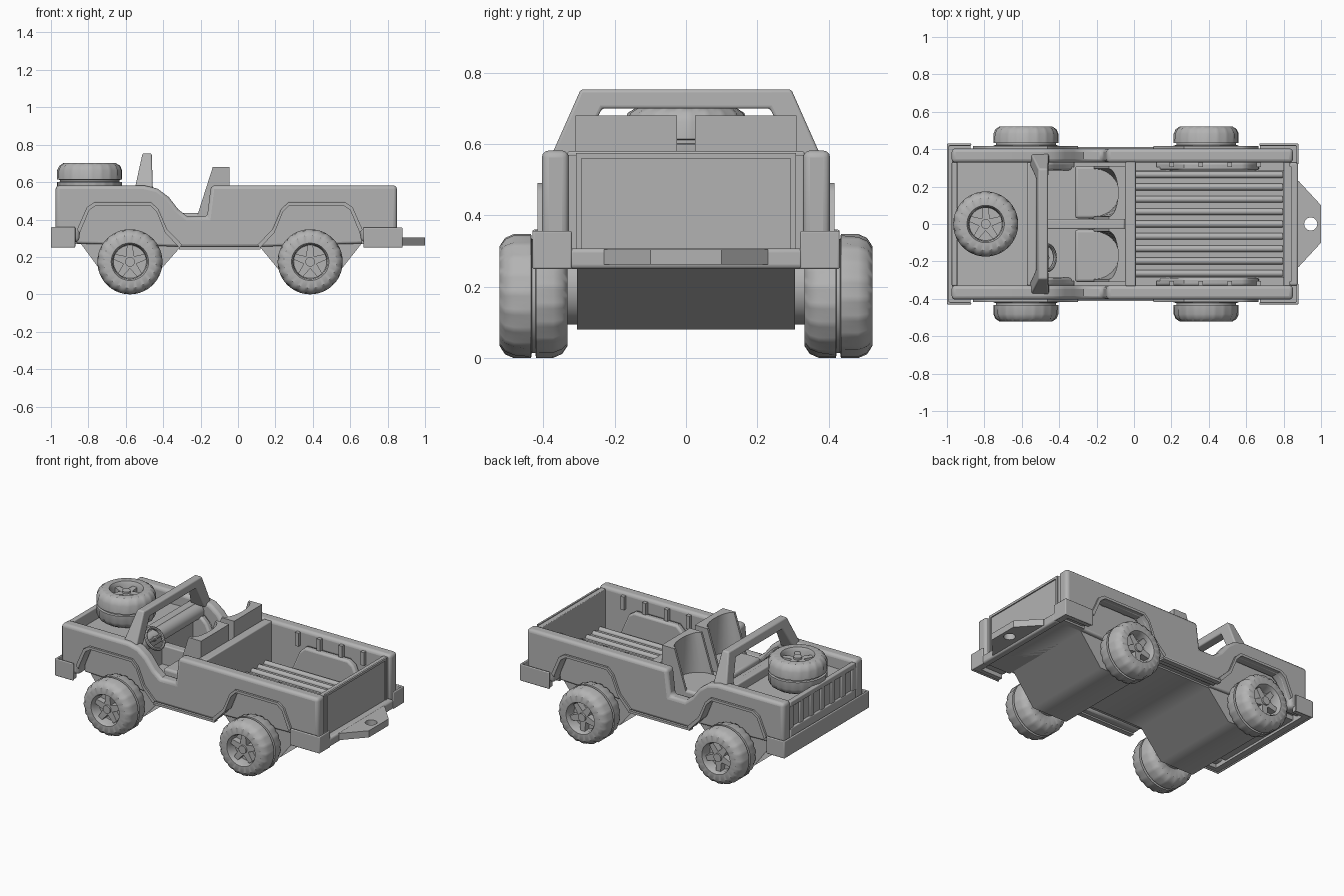
import bpy, bmesh, math
from mathutils import Matrix, Vector

old = bpy.data.objects.get("Cube")
if old:
    bpy.data.objects.remove(old, do_unlink=True)

GREY = bpy.data.materials.new("plain_grey")
GREY.use_nodes = True
GREY.diffuse_color = (0.45, 0.45, 0.45, 1)
for node in GREY.node_tree.nodes:
    if node.type == 'BSDF_PRINCIPLED':
        node.inputs["Base Color"].default_value = (0.45, 0.45, 0.45, 1)


def finish(name, bm, matrix=None, bevel=0, angle=35):
    if matrix:
        bm.transform(matrix)
    bmesh.ops.recalc_face_normals(bm, faces=bm.faces)
    mesh = bpy.data.meshes.new(name)
    bm.to_mesh(mesh)
    bm.free()
    mesh.materials.append(GREY)
    ob = bpy.data.objects.new(name, mesh)
    bpy.context.collection.objects.link(ob)
    if bevel:
        mod = ob.modifiers.new("soft_edges", 'BEVEL')
        mod.width, mod.segments = bevel, 3
        mod.limit_method, mod.angle_limit = 'ANGLE', math.radians(50)
    bpy.ops.object.select_all(action='DESELECT')
    bpy.context.view_layer.objects.active = ob
    ob.select_set(True)
    bpy.ops.object.shade_smooth_by_angle(angle=math.radians(angle))
    return ob


def loft(name, rings, cap=True, **kw):
    """Skin a list of closed rings, capping both ends."""
    bm = bmesh.new()
    loops = [[bm.verts.new(p) for p in ring] for ring in rings]
    n = len(loops[0])
    for a, b in zip(loops, loops[1:]):
        for i in range(n):
            j = (i + 1) % n
            bm.faces.new((a[i], a[j], b[j], b[i]))
    if cap:
        bm.faces.new(loops[0])
        bm.faces.new(loops[-1])
    return finish(name, bm, **kw)


def prism(name, pts, axis, lo, hi, **kw):
    """Extrude a 2D outline along one axis."""
    place = {'y': lambda p, t: (p[0], t, p[1]),
             'z': lambda p, t: (p[0], p[1], t)}[axis]
    return loft(name, [[place(p, t) for p in pts] for t in (lo, hi)], **kw)


def box(name, x0, x1, y0, y1, z0, z1, **kw):
    return prism(name, [(x0, y0), (x1, y0), (x1, y1), (x0, y1)], 'z', z0, z1, **kw)


def rod(name, start, end, radius, sides=16):
    a, b = Vector(start), Vector(end)
    bm = bmesh.new()
    bmesh.ops.create_cone(bm, cap_ends=True, segments=sides, radius1=radius,
                          radius2=radius, depth=(b - a).length)
    turn = (b - a).to_track_quat('Z', 'Y').to_matrix().to_4x4()
    return finish(name, bm, Matrix.Translation((a + b) / 2) @ turn)


# Wheels: notched tyre, recessed rim, five-spoke star and hub
TYRE = [(.001, -.085), (.08, -.085), (.095, -.095), (.14, -.095), (.163, -.08),
        (.174, -.055), (.174, -.007), (.16, -.005), (.16, .005), (.174, .007),
        (.174, .055), (.163, .08), (.14, .095), (.1, .095), (.092, .08),
        (.088, .03), (.001, .03)]


def wheel(name, matrix):
    seg = 60
    rings = []
    for r, w in TYRE:
        ring = []
        for i in range(seg):
            a = math.tau * i / seg
            notch = r > .162 and abs(w) > .05 and (i + (w > 0)) % 3 == 0
            q = r * (.96 if notch else 1)
            ring.append((q * math.cos(a), q * math.sin(a), w))
        rings.append(ring)
    loft(name + "_tyre", rings, matrix=matrix)
    star = []
    for k in range(5):
        for da, r in ((-.17, .09), (.17, .09), (math.pi / 5, .036)):
            a = math.tau * k / 5 + math.pi / 2 + da
            star.append((r * math.cos(a), r * math.sin(a)))
    prism(name + "_spokes", star, 'z', .02, .07, matrix=matrix)
    hub = [(math.cos(math.tau * i / 16) * .026, math.sin(math.tau * i / 16) * .026)
           for i in range(16)]
    prism(name + "_hub", hub, 'z', .02, .082, matrix=matrix)


for label, x in (("front", -.578), ("rear", .386)):
    for side, s in (("left", 1), ("right", -1)):
        turn = Matrix.Rotation(-s * math.pi / 2, 4, 'X')
        wheel(f"{label}_{side}_wheel", Matrix.Translation((x, s * .427, .174)) @ turn)
        rod(f"{label}_{side}_brake", (x, s * .29, .2), (x, s * .345, .2), .105, 24)
wheel("spare_wheel", Matrix.Translation((-.793, 0, .607)))

# Underbody with a dip at each axle
prism("underbody", [(-.96, .27), (-.84, .27), (-.7, .08), (-.46, .08), (-.31, .25),
                    (.12, .25), (.26, .08), (.51, .08), (.66, .27), (.84, .27),
                    (.84, .3), (-.96, .3)], 'y', -.305, .305, angle=60)
box("cab_floor", -.32, .12, -.34, .34, .26, .302)
box("tail_floor", .66, .84, -.34, .34, .27, .302)

# Body sides with wheel arches and a door cut-out
ARCH = [(-.265, .25), (-.19, .33), (-.145, .44), (-.11, .475),
        (.18, .475), (.215, .45), (.265, .33)]
rear_arch = [(.385 + x, z) for x, z in ARCH]
front_arch = [(-.58 - x, z) for x, z in ARCH]
side_outline = [(-.975, .28), (-.975, .582), (-.5, .582), (-.43, .565), (-.37, .52),
                (-.32, .455), (-.27, .415), (-.165, .415), (-.145, .582), (.85, .582),
                (.85, .28), (.66, .28)] + rear_arch[::-1] + front_arch + [(-.85, .28)]

for side, s in (("left", 1), ("right", -1)):
    prism(f"{side}_body_side", side_outline, 'y', s * .328, s * .404, bevel=.02)
    box(f"{side}_sill_strip", -.315, .12, s * .38, s * .412, .24, .255)
    for label, cx, d in (("front", -.58, -1), ("rear", .385, 1)):
        inner = [(cx + d * x, z) for x, z in ARCH]
        outer = [(cx + d * x * 1.06, z + .016) for x, z in ARCH]
        prism(f"{label}_{side}_flare", inner + outer[::-1], 'y', s * .39, s * .416)
        well = outer + [(cx + d * .285, .272), (cx - d * .265, .255)]
        prism(f"{label}_{side}_wheel_well", well, 'y', s * .287, s * .331, bevel=.015)
    for i in range(4):
        x = .19 + i * .155
        box(f"{side}_bed_post", x, x + .025, s * .305, s * .335, .48, .565)

# Sunken hood, cowl, front panel and grille bars
prism("hood", [(-.955, .3), (-.955, .495), (-.57, .505), (-.57, .3)], 'y', -.329, .329)
box("cowl", -.572, -.52, -.329, .329, .29, .56, bevel=.008)
box("grille_top", -.975, -.945, -.33, .33, .535, .57, bevel=.006)
box("grille_bottom", -.975, -.95, -.33, .33, .28, .4, bevel=.006)
box("grille_back", -.962, -.945, -.33, .33, .39, .55)
for i in range(7):
    y = -.318 + i * .106
    box("grille_bar", -.972, -.95, y - .022, y + .022, .39, .545, bevel=.006)

# Windscreen frame, dashboard and steering wheel
frame = [(-.385, .55), (-.295, .753), (.295, .753), (.385, .55),
         (.31, .55), (.235, .7), (-.235, .7), (-.31, .55)]
loft("windscreen_frame", [[(-.555 + (z - .55) * .22, y, z) for y, z in frame],
                          [(-.455 - (z - .55) * .03, y, z) for y, z in frame]], bevel=.008)
rod("dashboard", (-.515, -.325, .51), (-.515, .325, .51), .047, 24)
tilt = Matrix.Translation((-.465, -.18, .535)) @ Matrix.Rotation(.9, 4, 'Y')
rings = []
for i in range(25):
    a = math.tau * i / 24
    rings.append([(math.cos(a) * (.068 + .01 * math.cos(b)),
                   math.sin(a) * (.068 + .01 * math.cos(b)), .01 * math.sin(b))
                  for b in (math.tau * k / 8 for k in range(8))])
loft("steering_wheel", rings, cap=False, matrix=tilt)
rod("steering_spoke", tilt @ Vector((0, -.065, 0)), tilt @ Vector((0, .065, 0)), .009, 8)
rod("steering_column", tilt @ Vector((0, 0, .005)), tilt @ Vector((0, 0, -.08)), .014, 12)

# Bucket seats with hollowed backs
for side, s in (("left", 1), ("right", -1)):
    rings = []
    for z, front, hollow in ((.3, -.24, .15), (.43, -.215, .135), (.68, -.135, .05)):
        ring = [(-.045, s * .31, z), (-.045, s * .025, z), (front, s * .025, z)]
        for i in range(13):
            t = math.pi * i / 12
            ring.append((front + hollow * math.sin(t),
                         s * (.1675 - .128 * math.cos(t)), z))
        rings.append(ring + [(front, s * .31, z)])
    loft(f"{side}_seat_back", rings)
    box(f"{side}_seat_cushion", -.315, -.07, s * .03, s * .31, .3, .435, bevel=.015)
box("centre_console", -.53, -.05, -.028, .028, .29, .42, bevel=.008)

# Load bed: bulkhead, ribbed floor and tailgate
box("bulkhead", -.045, .01, -.332, .332, .29, .58, bevel=.006)
box("bed_floor", .005, .805, -.29, .29, .29, .335)
for i in range(9):
    y = -.264 + i * .066
    rod("floor_rib", (.005, y, .335), (.795, y, .335), .018, 12)
box("tailgate", .8, .835, -.33, .33, .28, .57, bevel=.004)
for s in (-1, 1):
    box("tailgate_edge", .83, .842, s * .293, s * .308, .3, .57)
box("tailgate_top_edge", .83, .842, -.308, .308, .56, .575)

# Bumpers
front_u = [(-.87, .43), (-1, .43), (-1, -.43), (-.87, -.43),
           (-.87, -.418), (-.988, -.418), (-.988, .418), (-.87, .418)]
prism("front_bumper", front_u, 'z', .25, .36, bevel=.005)
front_core = [(-.875, .425), (-.995, .425), (-.995, -.425), (-.875, -.425),
              (-.875, -.39), (-.95, -.39), (-.95, .39), (-.875, .39)]
prism("front_bumper_core", front_core, 'z', .255, .29)
for side, s in (("left", 1), ("right", -1)):
    corner = [(.67, s * .43), (.88, s * .43), (.88, s * .32), (.868, s * .32),
              (.868, s * .418), (.67, s * .418)]
    prism(f"{side}_rear_bumper", corner, 'z', .25, .357, bevel=.005)
    core = [(.675, s * .425), (.875, s * .425), (.875, s * .32), (.83, s * .32),
            (.83, s * .39), (.675, s * .39)]
    prism(f"{side}_rear_bumper_core", core, 'z', .255, .29)

    # Half of the tow plate, notched for the pin hole
    plate = [(.85, 0), (.85, s * .23), (.88, s * .23), (1, s * .1), (1, 0)]
    plate += [(.945 + .035 * math.cos(math.pi * i / 12),
               s * .035 * math.sin(math.pi * i / 12)) for i in range(13)]
    prism(f"{side}_tow_plate", plate, 'z', .262, .305)
box("rear_cross_bar", .83, .878, -.33, .33, .25, .308, bevel=.012)
